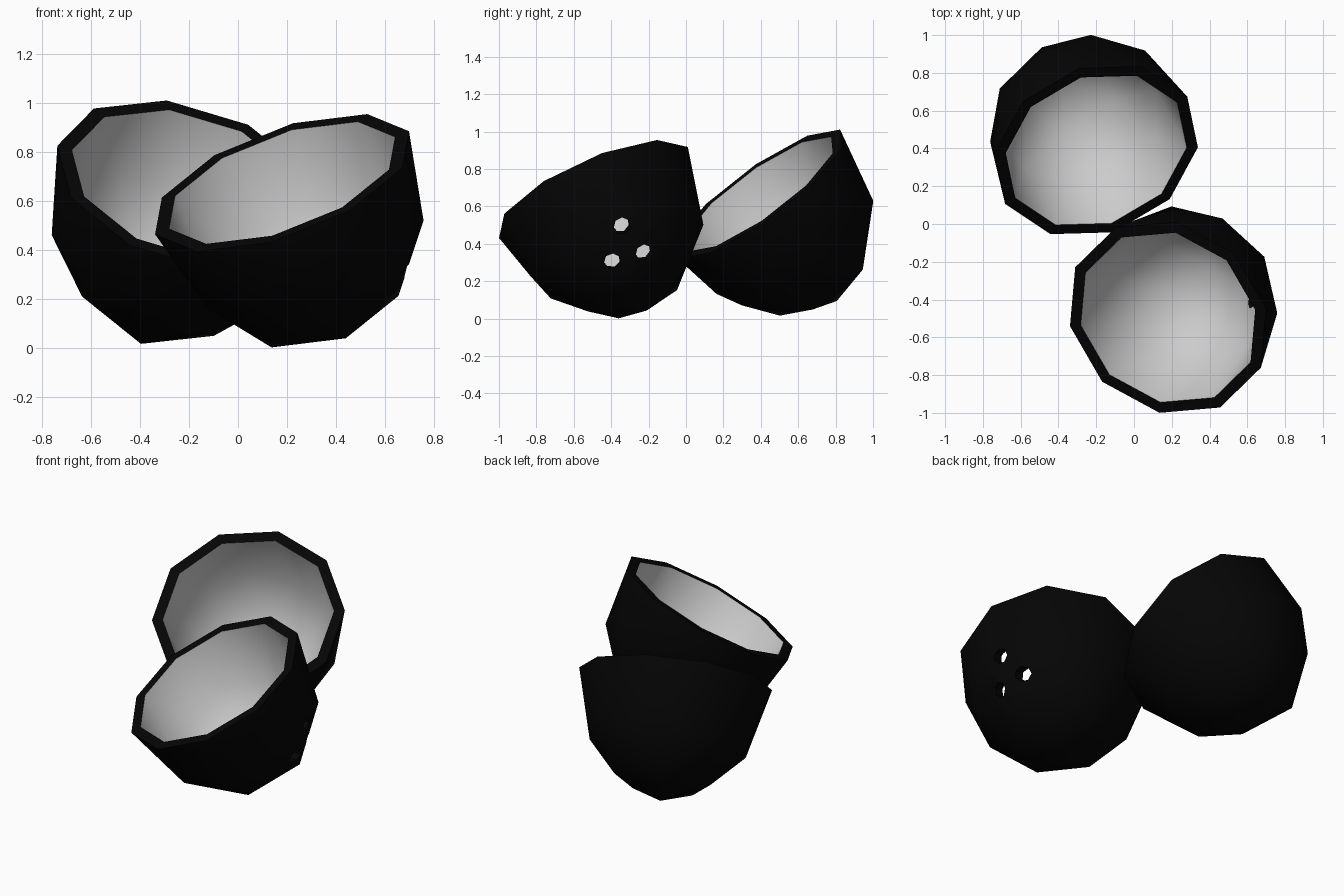
import bpy, bmesh, math
from mathutils import Vector, Matrix

if "Cube" in bpy.data.objects:
    bpy.data.objects.remove(bpy.data.objects["Cube"])

RIM, DEPTH = 0.562, 0.73          # outer rim radius and bowl depth
RIM_IN, DEPTH_IN = 0.50, 0.665    # inner rim radius and bowl depth


def material(name, grey):
    m = bpy.data.materials.new(name)
    m.diffuse_color = (grey, grey, grey, 1)
    m.use_nodes = True
    m.node_tree.nodes["Principled BSDF"].inputs["Base Color"].default_value = m.diffuse_color
    return m


shell_mat = material("dark_shell", 0.0015)
flesh_mat = material("pale_flesh", 0.6)


def frame(center, normal, towards):
    # local z = opening direction, local x = direction of a lower ring corner
    z = Vector(normal).normalized()
    x = Vector(towards)
    x = (x - z * x.dot(z)).normalized()
    m = Matrix((x, z.cross(x), z)).transposed().to_4x4()
    return Matrix.Translation(center) @ m


def half_shell(name, center, normal, towards):
    # lower half of a coarse icosphere
    src = bmesh.new()
    bmesh.ops.create_icosphere(src, subdivisions=2, radius=1)
    ring = next(v for v in src.verts if abs(v.co.z + 0.447) < 0.02)
    turn = Matrix.Rotation(-math.atan2(ring.co.y, ring.co.x), 3, 'Z')
    place = frame(center, normal, towards)
    low_faces = [f for f in src.faces if f.calc_center_median().z < 0]

    # outer and inner skins, the inner one smaller and flipped
    bm = bmesh.new()
    skins = []
    for r, d in ((RIM, DEPTH), (RIM_IN, DEPTH_IN)):
        skin = {}
        for f in low_faces:
            for v in f.verts:
                if v.index not in skin:
                    p = turn @ v.co
                    skin[v.index] = bm.verts.new(place @ Vector((p.x * r, p.y * r, p.z * d)))
        skins.append(skin)
    for f in low_faces:
        ids = [v.index for v in f.verts]
        bm.faces.new([skins[0][i] for i in ids])
        bm.faces.new([skins[1][i] for i in reversed(ids)]).material_index = 1
        # flat rim where the face touches the equator
        for a, b in zip(ids, ids[1:] + ids[:1]):
            if abs(src_z(src, a)) < 1e-3 and abs(src_z(src, b)) < 1e-3:
                bm.faces.new((skins[0][b], skins[0][a], skins[1][a], skins[1][b]))
    src.free()
    bm.normal_update()
    me = bpy.data.meshes.new(name)
    bm.to_mesh(me)
    bm.free()
    me.materials.append(shell_mat)
    me.materials.append(flesh_mat)
    ob = bpy.data.objects.new(name, me)
    bpy.context.collection.objects.link(ob)
    return ob


def src_z(src, i):
    src.verts.ensure_lookup_table()
    return src.verts[i].co.z


def smooth(ob):
    bpy.ops.object.select_all(action='DESELECT')
    ob.select_set(True)
    bpy.context.view_layer.objects.active = ob
    bpy.ops.object.shade_smooth_by_angle(angle=math.radians(50))


# the two halves
back = half_shell("back_coconut_half", (-0.20, 0.39, 0.665),
                  (0.25, -0.57, 0.782), (-0.14, -0.82, -0.55))
front = half_shell("front_coconut_half", (0.18, -0.495, 0.674),
                   (-0.317, -0.389, 0.865), (-0.81, -0.36, -0.46))

# three eye holes through the front half
axis = Vector((0.95, 0.12, -0.22)).normalized()
rot = axis.to_track_quat('Z', 'Y').to_matrix().to_4x4()
bm = bmesh.new()
for y, z in ((-0.35, 0.51), (-0.395, 0.31), (-0.225, 0.35)):
    bmesh.ops.create_cone(bm, cap_ends=True, segments=7, radius1=0.046, radius2=0.046,
                          depth=0.44, matrix=Matrix.Translation((0.66, y, z)) @ rot)
me = bpy.data.meshes.new("eye_cutter")
bm.to_mesh(me)
bm.free()
me.materials.append(shell_mat)
cutter = bpy.data.objects.new("eye_cutter", me)
bpy.context.collection.objects.link(cutter)
cutter.hide_render = True

bpy.context.view_layer.update()
bpy.context.view_layer.objects.active = front
mod = front.modifiers.new("eyes", 'BOOLEAN')
mod.operation = 'DIFFERENCE'
mod.solver = 'EXACT'
mod.object = cutter
bpy.ops.object.modifier_apply(modifier=mod.name)
bpy.data.objects.remove(cutter)

for ob in (back, front):
    smooth(ob)
